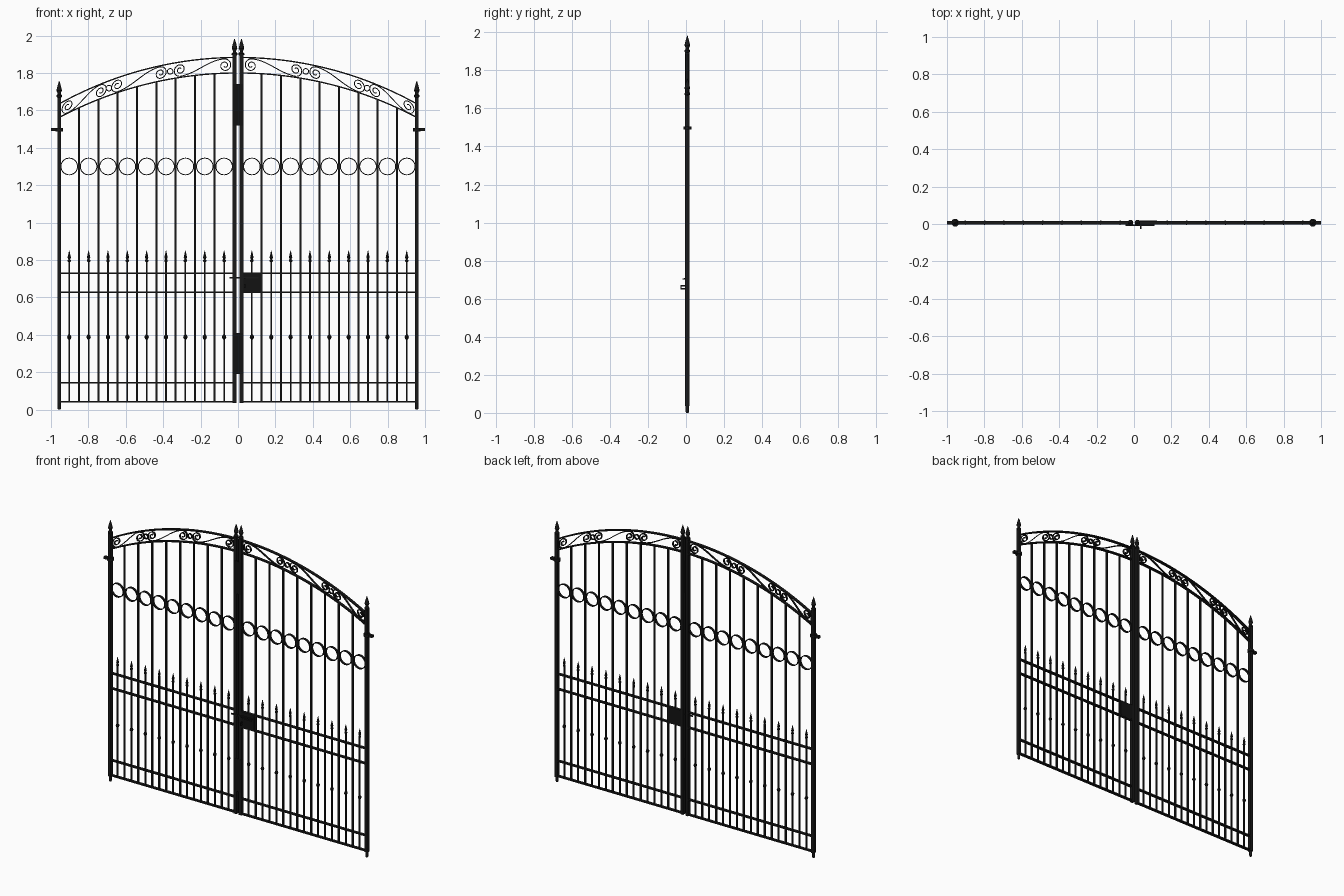
import bpy, bmesh, math
from mathutils import Vector

if "Cube" in bpy.data.objects:
    bpy.data.objects.remove(bpy.data.objects["Cube"])

Y = 0.007                       # centre plane of the gate leaves
PITCH = 0.1035                  # spacing of the full-height bars
POST_X, STILE_X = 0.956, 0.0185


def material(name, value):
    m = bpy.data.materials.new(name)
    m.diffuse_color = (value, value, value, 1)
    m.use_nodes = True
    m.node_tree.nodes["Principled BSDF"].inputs["Base Color"].default_value = m.diffuse_color
    return m


IRON = material("black_iron", 0.009)
LOCK = material("dark_lock_steel", 0.006)


def box(bm, x0, x1, y0, y1, z0, z1):
    v = [bm.verts.new((x, y, z)) for x in (x0, x1) for y in (y0, y1) for z in (z0, z1)]
    for f in ((0, 1, 3, 2), (4, 6, 7, 5), (0, 4, 5, 1), (2, 3, 7, 6), (0, 2, 6, 4), (1, 5, 7, 3)):
        bm.faces.new([v[i] for i in f])


def bar(bm, x, w, z0, z1, d=None):
    d = d or w
    box(bm, x - w / 2, x + w / 2, Y - d / 2, Y + d / 2, z0, z1)


def lathe(bm, x, z, profile, n=12):
    """Turned part about a vertical axis; profile is (radius, height)."""
    rings = []
    for r, h in profile:
        rings.append([bm.verts.new((x + r * math.cos(2 * math.pi * i / n),
                                    Y + r * math.sin(2 * math.pi * i / n), z + h)) for i in range(n)])
    for a, b in zip(rings, rings[1:]):
        for i in range(n):
            bm.faces.new((a[i], a[(i + 1) % n], b[(i + 1) % n], b[i]))
    bm.faces.new(rings[0][::-1])
    bm.faces.new(rings[-1])


def ribbon(bm, pts, t, d, closed=False):
    """Flat strip of thickness t and depth d following points in the xz plane."""
    n, secs = len(pts), []
    for i, p in enumerate(pts):
        a = pts[(i - 1) % n] if closed or i else p
        b = pts[(i + 1) % n] if closed or i < n - 1 else p
        tan = (Vector(b) - Vector(a)).normalized()
        nx, nz = -tan.y * t / 2, tan.x * t / 2
        secs.append([bm.verts.new((p[0] + s * nx, Y + q * d / 2, p[1] + s * nz))
                     for s, q in ((1, 1), (1, -1), (-1, -1), (-1, 1))])
    for i in range(n if closed else n - 1):
        a, b = secs[i], secs[(i + 1) % n]
        for k in range(4):
            bm.faces.new((a[k], a[(k + 1) % 4], b[(k + 1) % 4], b[k]))
    if not closed:
        bm.faces.new(secs[0])
        bm.faces.new(secs[-1][::-1])


def circle(x, z, r, n):
    return [(x + r * math.cos(2 * math.pi * i / n), z + r * math.sin(2 * math.pi * i / n)) for i in range(n)]


def finish(name, bm, mat=IRON):
    bmesh.ops.recalc_face_normals(bm, faces=bm.faces)
    me = bpy.data.meshes.new(name)
    bm.to_mesh(me)
    bm.free()
    me.materials.append(mat)
    ob = bpy.data.objects.new(name, me)
    bpy.context.collection.objects.link(ob)
    bpy.ops.object.select_all(action='DESELECT')
    ob.select_set(True)
    bpy.context.view_layer.objects.active = ob
    bpy.ops.object.shade_smooth_by_angle(angle=math.radians(35))


def top_arc(x):
    return 1.883 - 1.964 + math.sqrt(1.964 ** 2 - x * x)


def low_arc(x):
    return 1.80 - 2.037 + math.sqrt(2.037 ** 2 - x * x)


def scroll(xa, xb):
    """S-scroll with a spiral at each end, bent to follow the arch band."""
    R, c = 0.035, (xa + xb) / 2
    half = []
    for i in range(41):                       # spiral unwinding to its top
        k = i / 40
        ang = math.pi / 2 + (1 - k) * 3.3 * math.pi
        r = 0.007 + (R - 0.007) * k
        half.append((xa + r * math.cos(ang), r * math.sin(ang)))
    for i in range(1, 9):                     # sweep down to the middle
        k = i / 8
        half.append((xa + (c - xa) * k, R * math.cos(k * math.pi / 2)))
    other = [(2 * c - x, -v) for x, v in half[-2::-1]]
    return [(x, (top_arc(x) + low_arc(x)) / 2 + v) for x, v in half + other]


FINIAL = [(0.010, 0), (0.015, 0.004), (0.015, 0.012), (0.009, 0.018), (0.009, 0.026),
          (0.015, 0.038), (0.009, 0.064), (0.001, 0.090)]
SPEAR = [(0.005, 0), (0.009, 0.005), (0.009, 0.012), (0.005, 0.016),
         (0.009, 0.026), (0.005, 0.044), (0.001, 0.063)]
BALL = [(0.004, -0.014), (0.009, -0.008), (0.012, 0), (0.009, 0.008), (0.004, 0.014)]

for s, side in ((-1, "left"), (1, "right")):
    # Hanging post with ground pin and finial
    bm = bmesh.new()
    bar(bm, s * POST_X, 0.020, 0.035, 1.67, 0.024)
    lathe(bm, s * POST_X, 0, [(0.007, 0), (0.009, 0.006), (0.009, 0.036)])
    lathe(bm, s * POST_X, 1.668, FINIAL)
    finish(side + "_post", bm)

    # Meeting stile in the middle
    bm = bmesh.new()
    bar(bm, s * STILE_X, 0.020, 0.035, 1.895, 0.024)
    lathe(bm, s * STILE_X, 1.893, FINIAL)
    finish(side + "_meeting_stile", bm)

    # Hinge collar and strap
    bm = bmesh.new()
    lathe(bm, s * POST_X, 1.497, [(0.021, -0.009), (0.021, 0.009)], 16)
    xs = sorted((s * POST_X, s * 1.0))
    box(bm, xs[0], xs[1], Y - 0.010, Y + 0.010, 1.489, 1.505)
    finish(side + "_hinge", bm)

    # Horizontal flat rails
    bm = bmesh.new()
    xs = sorted((s * STILE_X, s * POST_X))
    for z in (0.042, 0.144, 0.628, 0.730):
        box(bm, xs[0], xs[1], Y - 0.010, Y + 0.010, z - 0.004, z + 0.004)
    finish(side + "_rails", bm)

    # Arched top rails
    bm = bmesh.new()
    for f in (top_arc, low_arc):
        ribbon(bm, [(s * x, f(x)) for x in (STILE_X + (POST_X - STILE_X) * i / 32 for i in range(33))],
               0.007, 0.020)
    finish(side + "_arch_rails", bm)

    # Full-height bars
    bm = bmesh.new()
    for i in range(1, 9):
        x = POST_X - 0.002 - PITCH * i
        bar(bm, s * x, 0.0105, 0.042, low_arc(x))
    finish(side + "_tall_bars", bm)

    # Short spear bars and the ring row
    spears, rings = bmesh.new(), bmesh.new()
    for i in range(9):
        x = s * (POST_X - 0.002 - PITCH * (i + 0.5))
        bar(spears, x, 0.009, 0.042, 0.79)
        lathe(spears, x, 0.788, SPEAR, 8)
        lathe(spears, x, 0.388, BALL, 8)
        ribbon(rings, circle(x, 1.30, 0.0445, 36), 0.005, 0.016, True)
    finish(side + "_spear_bars", spears)
    finish(side + "_ring_row", rings)

    # Scrollwork in the arch
    bm = bmesh.new()
    for xa, xb in ((0.07, 0.31), (0.415, 0.645), (0.735, 0.91)):
        ribbon(bm, [(s * x, z) for x, z in scroll(xa, xb)], 0.005, 0.012)
    for x in (0.3625, 0.69):
        ribbon(bm, circle(s * x, (top_arc(x) + low_arc(x)) / 2, 0.015, 20), 0.005, 0.012, True)
    finish(side + "_scrollwork", bm)

# Cover plates over the meeting gap
bm = bmesh.new()
for z0, z1 in ((0.19, 0.41), (1.52, 1.74)):
    box(bm, -0.026, 0.026, -0.0065, -0.003, z0, z1)
finish("meeting_cover_plates", bm, LOCK)

# Lock case between the middle rails
bm = bmesh.new()
box(bm, 0.02, 0.122, Y - 0.0105, Y + 0.0105, 0.63, 0.733)
box(bm, 0.035, 0.107, Y - 0.0125, Y - 0.010, 0.645, 0.69)
finish("lock_case", bm, LOCK)

# Sliding latch bar with its pull loop
bm = bmesh.new()
box(bm, -0.045, 0.11, -0.0105, -0.0035, 0.700, 0.708)
box(bm, 0.033, 0.039, -0.018, -0.008, 0.701, 0.707)
for z in (0.652, 0.668):
    box(bm, 0.033, 0.039, -0.028, -0.004, z - 0.003, z + 0.003)
box(bm, 0.033, 0.039, -0.028, -0.023, 0.652, 0.668)
finish("latch", bm)
